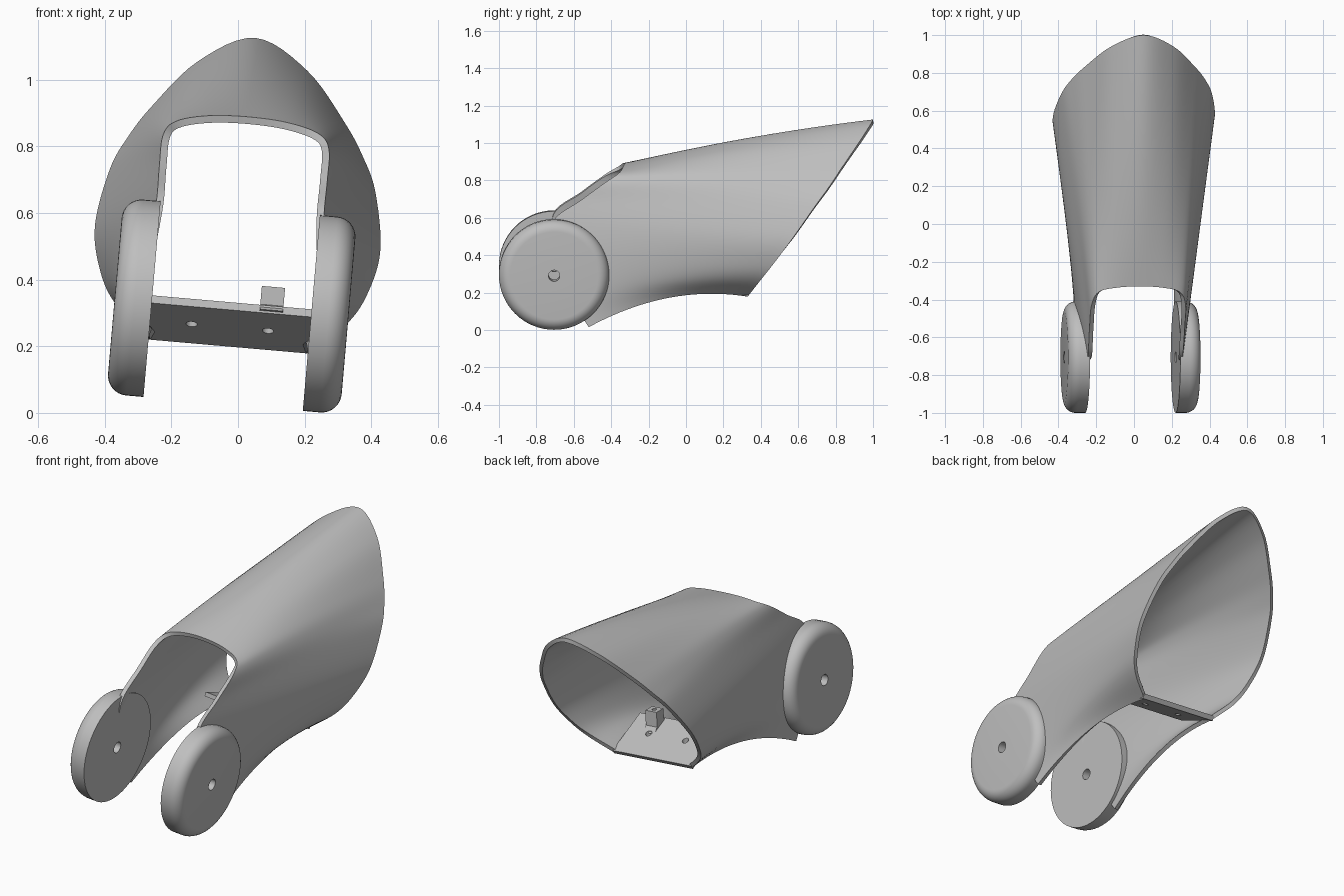
import bpy, bmesh, math
from mathutils import Vector, Matrix

cube = bpy.data.objects.get("Cube")
if cube:
    bpy.data.objects.remove(cube, do_unlink=True)

grey = bpy.data.materials.new("plain_grey")
grey.use_nodes = True
colour = (0.52, 0.52, 0.52, 1)
grey.diffuse_color = colour
grey.node_tree.nodes["Principled BSDF"].inputs["Base Color"].default_value = colour

# The whole part leans a little to one side
LEAN = Matrix.Translation((-0.047, 0, 0)) @ Matrix.Rotation(math.radians(5), 4, 'Y')


def make(name, bm):
    bmesh.ops.recalc_face_normals(bm, faces=bm.faces)
    mesh = bpy.data.meshes.new(name)
    bm.to_mesh(mesh)
    bm.free()
    mesh.materials.append(grey)
    ob = bpy.data.objects.new(name, mesh)
    bpy.context.collection.objects.link(ob)
    ob.matrix_world = LEAN
    return ob


def select(ob):
    bpy.ops.object.select_all(action='DESELECT')
    ob.select_set(True)
    bpy.context.view_layer.objects.active = ob


def smooth(ob, angle=35):
    select(ob)
    bpy.ops.object.shade_smooth_by_angle(angle=math.radians(angle))


def drill(ob, x, y, radius):
    bm = bmesh.new()
    bmesh.ops.create_cone(bm, cap_ends=True, segments=20, radius1=radius, radius2=radius,
                          depth=2, matrix=Matrix.Translation((x, y, 0.3)))
    cutter = make("hole_cutter", bm)
    cutter.hide_render = True
    mod = ob.modifiers.new("hole", 'BOOLEAN')
    mod.operation = 'DIFFERENCE'
    mod.object = cutter
    bpy.context.view_layer.update()
    select(ob)
    bpy.ops.object.modifier_apply(modifier="hole")
    bpy.data.objects.remove(cutter, do_unlink=True)


def curve_through(points, steps):
    pts = [Vector(p) for p in points]
    pts = [pts[0] * 2 - pts[1]] + pts + [pts[-1] * 2 - pts[-2]]
    out = []
    for a, b, c, d in zip(pts, pts[1:], pts[2:], pts[3:]):
        for i in range(steps):
            t = i / steps
            out.append(b + (c - a) * t / 2 + (a * 2 - b * 5 + c * 4 - d) * t * t / 2
                       + (b * 3 - a - c * 3 + d) * t ** 3 / 2)
    return out + [pts[-2]]


def both_sides(half):
    return half + [(-x, y, z) for x, y, z in reversed(half[:-1])]


# Shell: lofted between the front edge and the slanted rear rim
front = [(.28, -.52, .04), (.28, -.62, .2), (.27, -.70, .42), (.253, -.71, .605), (.253, -.56, .72),
         (.25, -.43, .815), (.215, -.36, .86), (.12, -.337, .885), (0, -.33, .892)]
rear = [(.235, .33, .2), (.35, .40, .3), (.405, .475, .4), (.43, .57, .53), (.40, .69, .7),
        (.355, .765, .8), (.29, .835, .9), (.165, .94, 1.045), (0, 1, 1.13)]
bulge = [(0, 0, .075), (0, 0, .04), (0, 0, .01), (0, 0, 0), (0, 0, .005),
         (0, 0, .01), (0, 0, .015), (0, 0, .02), (0, 0, .02)]
F, R, B = [curve_through(both_sides(c), 6) for c in (front, rear, bulge)]
for b in B:
    b.x = 0
ROWS = 20
bm = bmesh.new()
grid = []
for j in range(ROWS + 1):
    u = j / ROWS
    grid.append([bm.verts.new(f.lerp(r, u) + b * 4 * u * (1 - u)) for f, r, b in zip(F, R, B)])
for r0, r1 in zip(grid, grid[1:]):
    for i in range(len(r0) - 1):
        bm.faces.new((r0[i], r0[i + 1], r1[i + 1], r1[i]))
shell = make("shell", bm)
# Thicken towards the inside
probe = max(shell.data.polygons, key=lambda p: p.center.z)
solid = shell.modifiers.new("thickness", 'SOLIDIFY')
solid.thickness = 0.022
solid.offset = -1 if probe.normal.z > 0 else 1
select(shell)
bpy.ops.object.modifier_apply(modifier="thickness")
smooth(shell, 40)

# Hinge discs: rounded outer rim and a centre hole
for side, label in ((1, "left"), (-1, "right")):
    inner, outer, radius, fillet, hole = .24, .352, .295, .06, .03
    prof = [(inner, hole), (inner, radius)]
    for i in range(9):
        a = i / 8 * math.pi / 2
        prof.append((outer - fillet + fillet * math.sin(a), radius - fillet + fillet * math.cos(a)))
    prof.append((outer, hole))
    bm = bmesh.new()
    vs = [bm.verts.new((side * x, -.705, .322 + r)) for x, r in prof]
    es = [bm.edges.new((vs[i - 1], vs[i])) for i in range(len(vs))]
    bmesh.ops.spin(bm, geom=vs + es, cent=(0, -.705, .322), axis=(1, 0, 0),
                   angle=math.tau, steps=64, use_merge=True)
    bmesh.ops.remove_doubles(bm, verts=bm.verts, dist=1e-5)
    smooth(make(label + "_hinge_disc", bm))


def prism(name, outline, x0, x1):
    bm = bmesh.new()
    face = bm.faces.new([bm.verts.new((x0, y, z)) for y, z in outline])
    ext = bmesh.ops.extrude_face_region(bm, geom=[face])
    moved = [v for v in ext["geom"] if isinstance(v, bmesh.types.BMVert)]
    bmesh.ops.translate(bm, verts=moved, vec=(x1 - x0, 0, 0))
    return make(name, bm)


# Sloping floor plate with two screw holes
plate = prism("floor_plate", [(.33, .2), (.08, .31), (.085, .333), (.346, .222)], -.245, .245)
for x in (-.115, .115):
    drill(plate, x, .2, .017)

# Small cable post on the floor plate, with a flared foot
post = prism("floor_post", [(.07, .32), (.1, .335), (.1, .39), (.16, .39), (.165, .31), (.19, .28)],
             .085, .155)
drill(post, .12, .13, .012)
